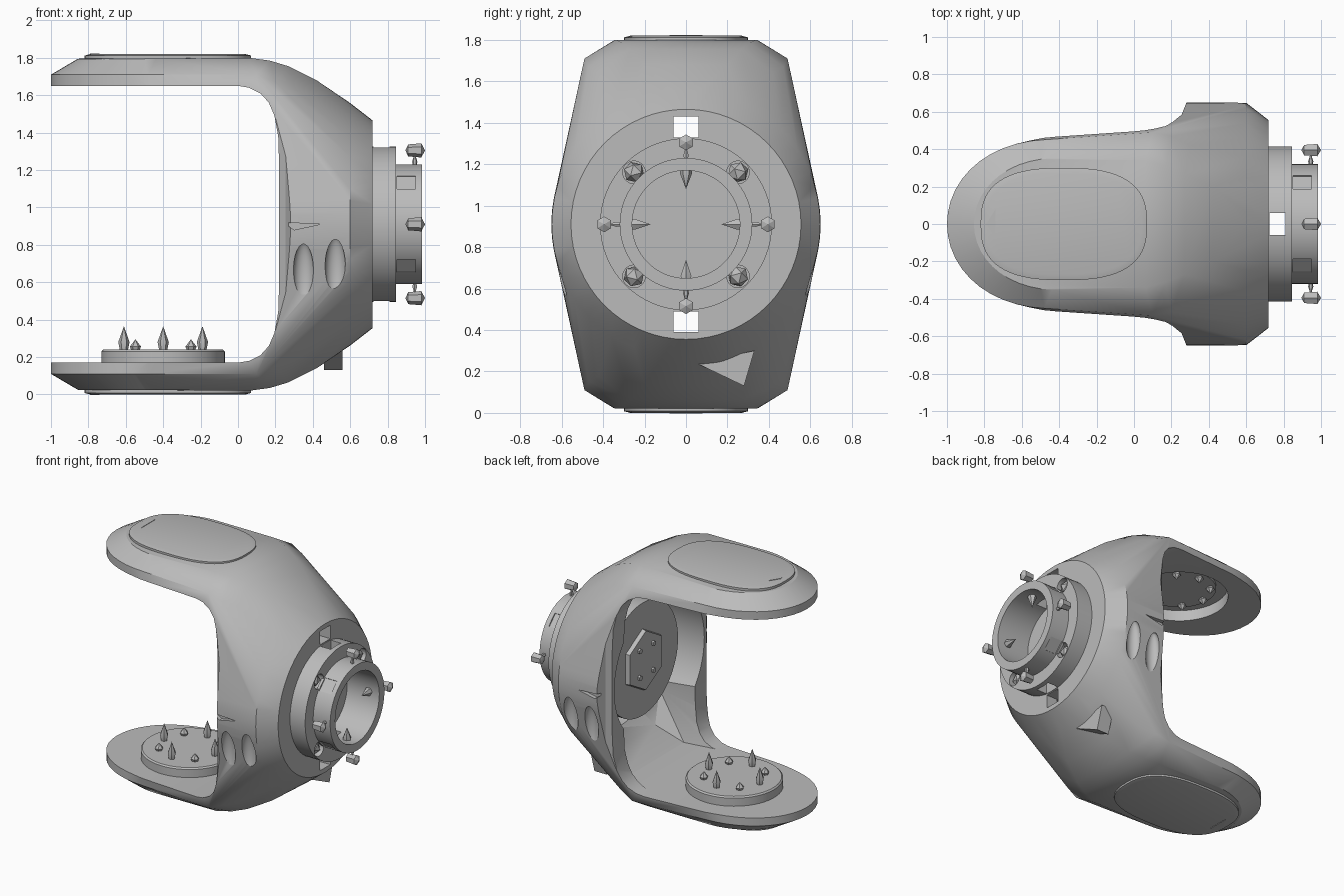
import bpy, bmesh
from math import pi, cos, sin
from mathutils import Vector, Matrix

if "Cube" in bpy.data.objects:
    bpy.data.objects.remove(bpy.data.objects["Cube"])

MID = 0.91          # height of the horizontal symmetry plane
grey = bpy.data.materials.new("plain grey")
grey.use_nodes = True
colour = (0.5, 0.5, 0.5, 1)
grey.diffuse_color = colour
grey.node_tree.nodes["Principled BSDF"].inputs["Base Color"].default_value = colour


def finish(name, bm, smooth=True):
    bmesh.ops.recalc_face_normals(bm, faces=bm.faces)
    mesh = bpy.data.meshes.new(name)
    bm.to_mesh(mesh)
    bm.free()
    mesh.materials.append(grey)
    ob = bpy.data.objects.new(name, mesh)
    bpy.context.collection.objects.link(ob)
    if smooth:
        shade(ob)
    return ob


def shade(ob):
    bpy.ops.object.select_all(action='DESELECT')
    ob.select_set(True)
    bpy.context.view_layer.objects.active = ob
    bpy.ops.object.shade_smooth_by_angle(angle=pi / 6)


def hull(name, points, smooth=True):
    bm = bmesh.new()
    for p in points:
        bm.verts.new(p)
    bmesh.ops.convex_hull(bm, input=bm.verts)
    bmesh.ops.delete(bm, geom=[v for v in bm.verts if not v.link_faces], context='VERTS')
    bmesh.ops.dissolve_limit(bm, angle_limit=0.01, verts=bm.verts, edges=bm.edges)
    return finish(name, bm, smooth)


def ring_points(x, r, n=64):
    return [(x, r * cos(2 * pi * i / n), MID + r * sin(2 * pi * i / n)) for i in range(n)]


def lathe(name, centre, axis, profile, n=64):
    """Spin a closed (radius, offset) profile about an axis."""
    bm = bmesh.new()
    loops = []
    turn = Vector((0, 0, 1)).rotation_difference(Vector(axis)).to_matrix()
    for i in range(n):
        a = 2 * pi * i / n
        loops.append([bm.verts.new(Vector(centre) + turn @ Vector((r * cos(a), r * sin(a), h)))
                      for r, h in profile])
    k = len(profile)
    for i in range(n):
        p, q = loops[i], loops[(i + 1) % n]
        for j in range(k):
            bm.faces.new((p[j], q[j], q[(j + 1) % k], p[(j + 1) % k]))
    bmesh.ops.remove_doubles(bm, verts=bm.verts, dist=1e-5)
    return finish(name, bm)


def disc(name, centre, axis, r, h, n=64):
    return lathe(name, centre, axis, [(0, 0), (r, 0), (r, h), (0, h)], n)


def box(name, centre, size, turn=0):
    bm = bmesh.new()
    bmesh.ops.create_cube(bm, size=1, matrix=Matrix.Translation(centre)
                          @ Matrix.Rotation(turn, 4, 'X') @ Matrix.Diagonal((*size, 1)))
    return finish(name, bm, False)


def prism(name, outline, depth):
    """Extrude an x-z outline through y."""
    bm = bmesh.new()
    face = bm.faces.new([bm.verts.new((x, -depth, z)) for x, z in outline])
    ext = bmesh.ops.extrude_face_region(bm, geom=[face])
    bmesh.ops.translate(bm, vec=(0, 2 * depth, 0),
                        verts=[g for g in ext["geom"] if isinstance(g, bmesh.types.BMVert)])
    return finish(name, bm, False)


def cut(target, cutters):
    for c in cutters:
        m = target.modifiers.new("cut", 'BOOLEAN')
        m.operation, m.solver, m.object = 'DIFFERENCE', 'EXACT', c
        bpy.ops.object.select_all(action='DESELECT')
        bpy.context.view_layer.objects.active = target
        target.select_set(True)
        bpy.ops.object.modifier_apply(modifier=m.name)
        bpy.data.objects.remove(c)
    shade(target)


def spike(name, base, axis, r, h):
    return lathe(name, base, axis, [(0, 0), (r * .7, 0), (r, h * .35), (0, h)], 6)


def mirror_z(points):
    return points + [(x, y, 2 * MID - z) for x, y, z in points]


# Outer shell: rounded jaw outlines joined to the round barrel
outline = [(-0.4 - 0.6 * cos(a), 0.45 * sin(a) * (1 + .08 * cos(a)))
           for a in [pi * (i / 24 - .5) for i in range(25)]]
outline += [(0.1, -0.49), (0.1, 0.49)]
jaw = [(x, y, 0.11) for x, y in outline]
jaw += [(-0.28 + (x + 0.28) * 0.8, y * 0.78, 0.025) for x, y in outline if x < 0]
jaw += [(x, s * y, z) for s in (-1, 1)
        for x, y, z in [(0.06, .34, .02), (0.17, .31, .035), (0.27, .27, .065), (0.42, .2, .14),
                        (0.2, .47, .15), (0.3, .42, .18)]]
shell = mirror_z(jaw)
shell += ring_points(0.28, 0.65) + ring_points(0.6, 0.648) + ring_points(0.72, 0.555)
body = hull("clamp_body", shell)

# Mouth of the clamp, barrel cavity, upper jaw recess
lower = [(-1.3, .17), (0, .17), (.06, .18), (.12, .21), (.165, .26), (.195, .33), (.215, .44), (.22, .6)]
mouth = prism("mouth_cutter", lower + [(x, 2 * MID - z) for x, z in reversed(lower)], 1)
cavity = disc("cavity_cutter", (0.1, 0, MID), (1, 0, 0), 0.53, 0.53)
recess = disc("recess_cutter", (-0.4, 0, 1.6), (0, 0, 1), 0.33, 0.13)
# Hollow behind the mouth, with the jaw floors running on into it
hollow = hull("hollow_cutter", mirror_z([(x, s * y, z) for s in (-1, 1) for x, y, z in [
    (0.02, .4, .176), (.27, .36, .176), (.45, .28, .29), (.56, .22, .42), (.02, .43, .4), (.5, .4, .5)]]), False)
cutters = [mouth, cavity, hollow, recess]
for s in (-1, 1):
    cutters.append(box("window_cutter", (0.68, 0, MID + s * 0.47), (0.3, 0.12, 0.1)))
    # Bevel along the front rim of the barrel
    cutters.append(hull("rim_cutter", [(x, s * y, z) for z in (.2, 1.62)
                                       for x, y in [(.285, .66), (.255, .585), (.2, .54), (.2, .75)]], False))
    # Almond shaped dents on both flanks
    for x, z in [(0.35, 0.64), (0.52, 0.67)]:
        bm = bmesh.new()
        bmesh.ops.create_uvsphere(bm, u_segments=24, v_segments=16, radius=1,
                                  matrix=Matrix.Translation((x, s * 0.62, z))
                                  @ Matrix.Diagonal((0.055, 0.05, 0.18, 1)))
        cutters.append(finish("dent_cutter", bm))
    cutters.append(hull("notch_cutter", [(x, s * y, z) for y in (.62, .7)
                                         for x, z in [(.24, .92), (.44, .91), (.3, .88)]], False))
cut(body, cutters)

# Plates inside the barrel
disc("inner_plate", (0.36, 0, MID), (1, 0, 0), 0.42, 0.27)
lathe("hexagon_plate", (0.33, 0, MID), (1, 0, 0), [(0, 0), (.22, 0), (.23, .04), (0, .04)], 6)
for y, z in [(-.08, -.1), (.08, -.1), (-.08, .1), (.08, .1)]:
    disc("plate_bolt", (0.315, y, MID + z), (1, 0, 0), 0.02, 0.03, 6)

# Oval pads on the outside of both jaws
for name, s in (("top_pad", 1), ("bottom_pad", -1)):
    pts = []
    for grow, h in ((0, .9), (0, .902), (-.03, .91)):
        for i in range(64):
            a = 2 * pi * i / 64
            c, d = cos(a), sin(a)
            pts.append((-.375 + (.445 + grow) * abs(c) ** .75 * (1 if c > 0 else -1),
                        (.3 + grow) * abs(d) ** .75 * (1 if d > 0 else -1), MID + s * h))
    pts += [(x, y, MID + s * .87) for x, y, z in pts[:64]]
    hull(name, pts)
    hull(name + "_mark", [(x, y, MID + s * z) for z in (.905, .913)
                          for x, y in [(-.79, 0), (-.74, .08), (-.74, -.08)]], False)

# Lower jaw turntable with spikes, upper jaw plate with hanging spikes
lathe("lower_disc", (-0.4, 0, 0.15), (0, 0, 1), [(0, 0), (.33, 0), (.33, .08), (.32, .09), (0, .09)])
lathe("upper_disc", (-0.4, 0, 1.735), (0, 0, -1), [(0, 0), (.25, 0), (.25, .025), (0, .025)])
for i in range(8):
    a = i * pi / 4
    x, y = -0.4 + 0.21 * cos(a), 0.21 * sin(a)
    spike("lower_spike", (x, y, 0.235), (0, 0, 1), 0.03, 0.13 if i % 2 == 0 else 0.06)
    spike("upper_spike", (x, y, 1.715), (0, 0, -1), 0.03, 0.055)

# Mounting flange
flange = lathe("flange_ring", (0.715, 0, MID), (1, 0, 0),
               [(.26, 0), (.415, 0), (.415, .13), (.26, .13)])
collar = lathe("flange_collar", (0.83, 0, MID), (1, 0, 0),
               [(.26, 0), (.32, 0), (.32, .155), (.26, .155)])
slots = [box("slot_cutter", (0.767, 0, MID), (0.085, 0.12, 1))]
for i in range(4):
    a = pi / 4 + i * pi / 2
    y, z = 0.355 * cos(a), MID + 0.355 * sin(a)
    slots.append(disc("pocket_cutter", (0.765, y, z), (1, 0, 0), 0.055, 0.1, 16))
cut(flange, slots)
cut(collar, [box("groove_cutter", (0.9, .33 * cos(a), MID + .33 * sin(a)), (.1, .04, .1), a)
             for a in [pi / 4 + i * pi / 2 for i in range(4)]])

# Faceted knobs, pins and inward points around the flange
for i in range(8):
    a = i * pi / 4
    out = Vector((0, cos(a), sin(a)))
    hub = Vector((0.945, 0, MID))
    if i % 2 == 0:
        lathe("outer_knob", hub + out * 0.395, (1, 0, 0),
              [(0, -.05), (.032, -.035), (.038, .035), (0, .055)], 6)
        spike("knob_pin", hub + out * 0.31, out, 0.014, 0.07)
        spike("inner_point", hub + out * 0.29 - Vector((.045, 0, 0)), -out, 0.03, 0.12)
    else:
        bm = bmesh.new()
        bmesh.ops.create_icosphere(bm, subdivisions=1, radius=0.052, matrix=Matrix.Translation(
            hub + out * 0.355 - Vector((.15, 0, 0))) @ Matrix.Rotation(a, 4, 'X'))
        finish("pocket_knob", bm, False)

# Small triangular fin under the barrel
hull("lower_fin", [(x, y, z) for x in (.46, .56)
                   for y, z in [(.05, .24), (.33, .3), (.28, .13)]], False)
